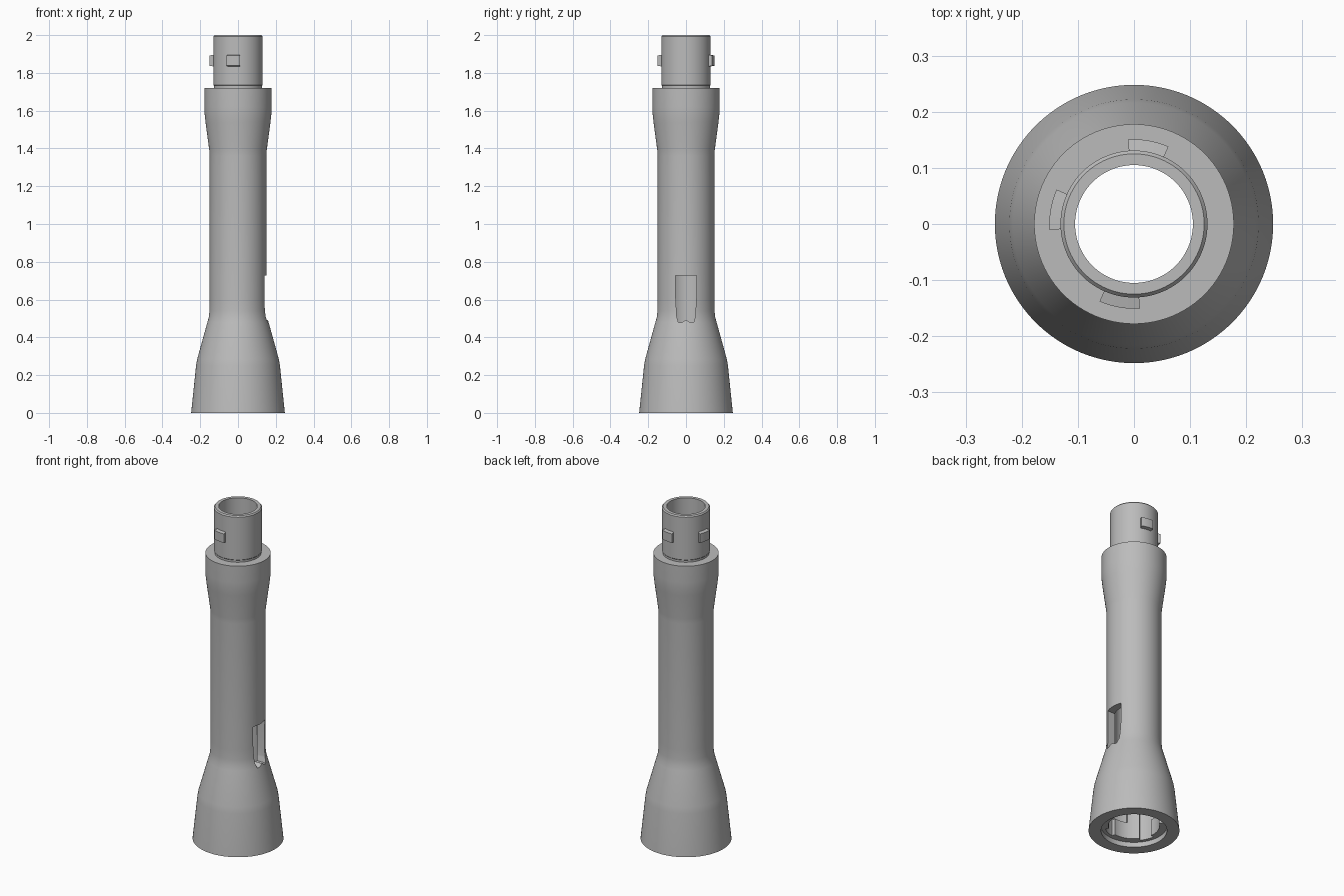
import bpy
import bmesh
from math import cos, sin, radians, pi

if "Cube" in bpy.data.objects:
    bpy.data.objects.remove(bpy.data.objects["Cube"], do_unlink=True)

SIDES = 96
LUG_ANGLES = (80, 170, 260)

grey = bpy.data.materials.new("satin grey")
grey.use_nodes = True
grey.diffuse_color = (0.5, 0.5, 0.5, 1)
grey.node_tree.nodes["Principled BSDF"].inputs["Base Color"].default_value = (0.5, 0.5, 0.5, 1)


def finish(name, bm):
    bmesh.ops.recalc_face_normals(bm, faces=bm.faces)
    mesh = bpy.data.meshes.new(name)
    bm.to_mesh(mesh)
    bm.free()
    mesh.materials.append(grey)
    obj = bpy.data.objects.new(name, mesh)
    bpy.context.collection.objects.link(obj)
    return obj


def activate(obj):
    bpy.ops.object.select_all(action='DESELECT')
    obj.select_set(True)
    bpy.context.view_layer.objects.active = obj


def lathe(name, profile):
    """Spin a closed (radius, height) outline into a ring."""
    bm = bmesh.new()
    rings = [[bm.verts.new((r * cos(2 * pi * i / SIDES), r * sin(2 * pi * i / SIDES), z))
              for r, z in profile] for i in range(SIDES)]
    n = len(profile)
    for i, ring in enumerate(rings):
        after = rings[(i + 1) % SIDES]
        for j in range(n):
            k = (j + 1) % n
            bm.faces.new((ring[j], after[j], after[k], ring[k]))
    return finish(name, bm)


def sector(name, start, end, r0, r1, z0, z1, slope=0.0):
    """Curved block between two angles; slope narrows its outer face."""
    bm = bmesh.new()
    steps = 10
    loops = []
    for i in range(steps + 1):
        a = radians(start + (end - start) * i / steps)
        loops.append([bm.verts.new((r * cos(a), r * sin(a), z)) for r, z in
                      ((r0, z0), (r1, z0 + slope), (r1, z1 - slope), (r0, z1))])
    for a, b in zip(loops, loops[1:]):
        for j in range(4):
            k = (j + 1) % 4
            bm.faces.new((a[j], b[j], b[k], a[k]))
    bm.faces.new(loops[0])
    bm.faces.new(loops[-1])
    return finish(name, bm)


def cut(body, cutter):
    cutter.hide_render = True
    mod = body.modifiers.new("cut", 'BOOLEAN')
    mod.operation = 'DIFFERENCE'
    mod.solver = 'EXACT'
    mod.object = cutter
    activate(body)
    bpy.ops.object.modifier_apply(modifier=mod.name)
    bpy.data.objects.remove(cutter, do_unlink=True)


# Hollow body: flared foot, straight shaft, collar, spigot, then bore and socket
body = lathe("tube_body", [
    (0.248, 0), (0.222, 0.25), (0.216, 0.285), (0.162, 0.48), (0.155, 0.505),
    (0.151, 0.54), (0.15, 0.6), (0.15, 1.36), (0.152, 1.39), (0.172, 1.54),
    (0.177, 1.585), (0.178, 1.62), (0.178, 1.72),
    (0.127, 1.72), (0.127, 1.732), (0.131, 1.736), (0.131, 1.993), (0.125, 2.0),
    (0.105, 2.0), (0.105, 0.32), (0.14, 0.27), (0.14, 0.03), (0.18, 0.03), (0.18, 0)])

# Bayonet channels in the socket: straight entry, then a twist
for a in LUG_ANGLES:
    cut(body, sector("entry_cutter", a + 18, a + 48, 0.12, 0.16, 0.02, 0.22))
    cut(body, sector("twist_cutter", a - 15, a + 20, 0.12, 0.16, 0.13, 0.22))

# Side window with a notched lower edge
bm = bmesh.new()
outline = [(-0.056, 0.728), (-0.055, 0.62), (-0.049, 0.51), (-0.04, 0.478), (-0.025, 0.478),
           (0, 0.492), (0.025, 0.478), (0.04, 0.478), (0.049, 0.51), (0.055, 0.62), (0.056, 0.728)]
face = bm.faces.new([bm.verts.new((0.06, y, z)) for y, z in outline])
extruded = bmesh.ops.extrude_face_region(bm, geom=[face])["geom"]
bmesh.ops.translate(bm, vec=(0.2, 0, 0),
                    verts=[g for g in extruded if isinstance(g, bmesh.types.BMVert)])
cut(body, finish("window_cutter", bm))

# Locking lugs on the spigot
parts = [body]
for i, a in enumerate(LUG_ANGLES):
    parts.append(sector(f"locking_lug_{i + 1}", a - 14, a + 14, 0.125, 0.151, 1.833, 1.897, 0.005))

for part in parts:
    activate(part)
    bpy.ops.object.shade_smooth_by_angle(angle=radians(25))
